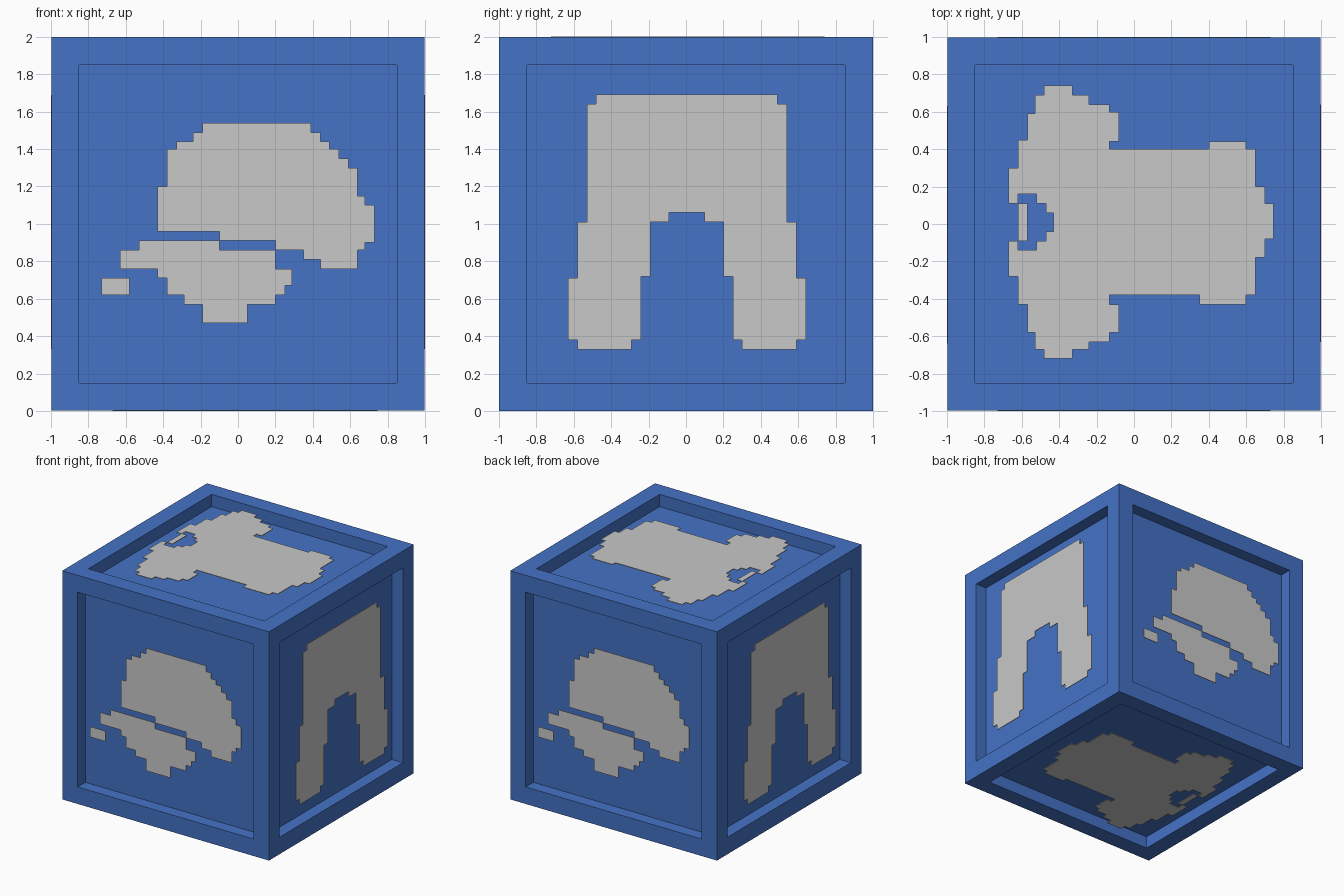
import bpy, bmesh
from math import radians
from mathutils import Matrix, Vector

if "Cube" in bpy.data.objects:
    bpy.data.objects.remove(bpy.data.objects["Cube"])

HALF, RIM, DEPTH = 0.998, 0.148, 0.107


def material(name, rgb):
    m = bpy.data.materials.new(name)
    m.diffuse_color = (*rgb, 1)
    m.use_nodes = True
    m.node_tree.nodes["Principled BSDF"].inputs["Base Color"].default_value = m.diffuse_color
    return m


blue = material("blue", (0.058, 0.168, 0.56))
grey = material("light grey", (0.58, 0.58, 0.58))


def add_object(name, bm, mat):
    bmesh.ops.recalc_face_normals(bm, faces=bm.faces[:])
    me = bpy.data.meshes.new(name)
    bm.to_mesh(me)
    bm.free()
    me.materials.append(mat)
    ob = bpy.data.objects.new(name, me)
    bpy.context.collection.objects.link(ob)
    return ob


# Crate: cube with a recessed panel on every side
bm = bmesh.new()
bmesh.ops.create_cube(bm, size=2 * HALF, matrix=Matrix.Translation((0, 0, 1)))
panels = bm.faces[:]
bmesh.ops.inset_individual(bm, faces=panels, thickness=RIM, use_even_offset=True)
for f in bmesh.ops.extrude_discrete_faces(bm, faces=panels)["faces"]:
    f.normal_update()
    bmesh.ops.translate(bm, verts=f.verts[:], vec=-f.normal * DEPTH)
add_object("crate", bm, blue)

# Stepped outlines: across and up values alternate, one changes per step
SIDE = [  # cap seen from the side: crown, band, tip
    [-.19, 1.54, .39, 1.49, .44, 1.44, .49, 1.40, .54, 1.35, .59, 1.30, .64, 1.15,
     .68, 1.10, .73, .90, .68, .86, .64, .76, .44, .81, .35, .86, .20, .91,
     -.10, .96, -.43, 1.20, -.38, 1.40, -.33, 1.44, -.24, 1.49],
    [-.53, .91, -.10, .86, .20, .76, .29, .67, .25, .62, .20, .57, .05, .47,
     -.19, .57, -.29, .62, -.38, .71, -.43, .76, -.63, .86],
    [-.73, .71, -.58, .62],
]
ARCH = [  # arch with two legs
    [-.48, 1.69, .49, 1.64, .54, 1.01, .59, .71, .64, .38, .59, .33, .30, .38,
     .25, .72, .20, 1.01, .10, 1.06, -.09, 1.01, -.19, .72, -.24, .38, -.29, .33,
     -.58, .38, -.63, .71, -.58, 1.01, -.53, 1.64],
]
PLAN = [  # winged shape with a notch, and the bar in the notch
    [-.48, .74, -.33, .69, -.24, .64, -.13, .60, -.08, .44, -.13, .40, .40, .44,
     .60, .40, .65, .20, .70, .11, .745, -.08, .70, -.18, .65, -.38, .60, -.43,
     .35, -.38, -.13, -.43, -.08, -.58, -.13, -.63, -.24, -.67, -.33, -.72,
     -.48, -.67, -.53, -.58, -.57, -.43, -.62, -.28, -.67, -.09, -.62, -.14,
     -.52, -.09, -.47, -.04, -.43, .06, -.47, .11, -.52, .16, -.62, .11,
     -.67, .30, -.62, .45, -.57, .59, -.53, .69],
    [-.62, .11, -.57, -.09],
]


def plate(name, outlines, up_offset, rotation):
    """Thin stepped plates lying level with the rim of one side."""
    bm = bmesh.new()
    for seq in outlines:
        n = len(seq)
        pts = []
        for i in range(0, n, 2):
            pts.append((seq[i], seq[i + 1]))
            pts.append((seq[(i + 2) % n], seq[i + 1]))
        face = bm.faces.new([bm.verts.new((u, v - up_offset, 0.994)) for u, v in pts])
        ext = bmesh.ops.extrude_face_region(bm, geom=[face], use_keep_orig=True)
        top = [g for g in ext["geom"] if isinstance(g, bmesh.types.BMVert)]
        bmesh.ops.translate(bm, verts=top, vec=Vector((0, 0, 0.006)))
    bmesh.ops.transform(bm, verts=bm.verts[:], matrix=Matrix.Translation((0, 0, 1)) @ rotation)
    add_object(name, bm, grey)


stand = Matrix.Rotation(radians(90), 4, "X")
for name, shape, turn in (("front_plate", SIDE, 0), ("right_plate", ARCH, 90),
                          ("back_plate", SIDE, 180), ("left_plate", ARCH, 270)):
    plate(name, shape, 1, Matrix.Rotation(radians(turn), 4, "Z") @ stand)
plate("top_plate", PLAN, 0, Matrix.Identity(4))
plate("bottom_plate", PLAN, 0, Matrix.Rotation(radians(180), 4, "X"))
